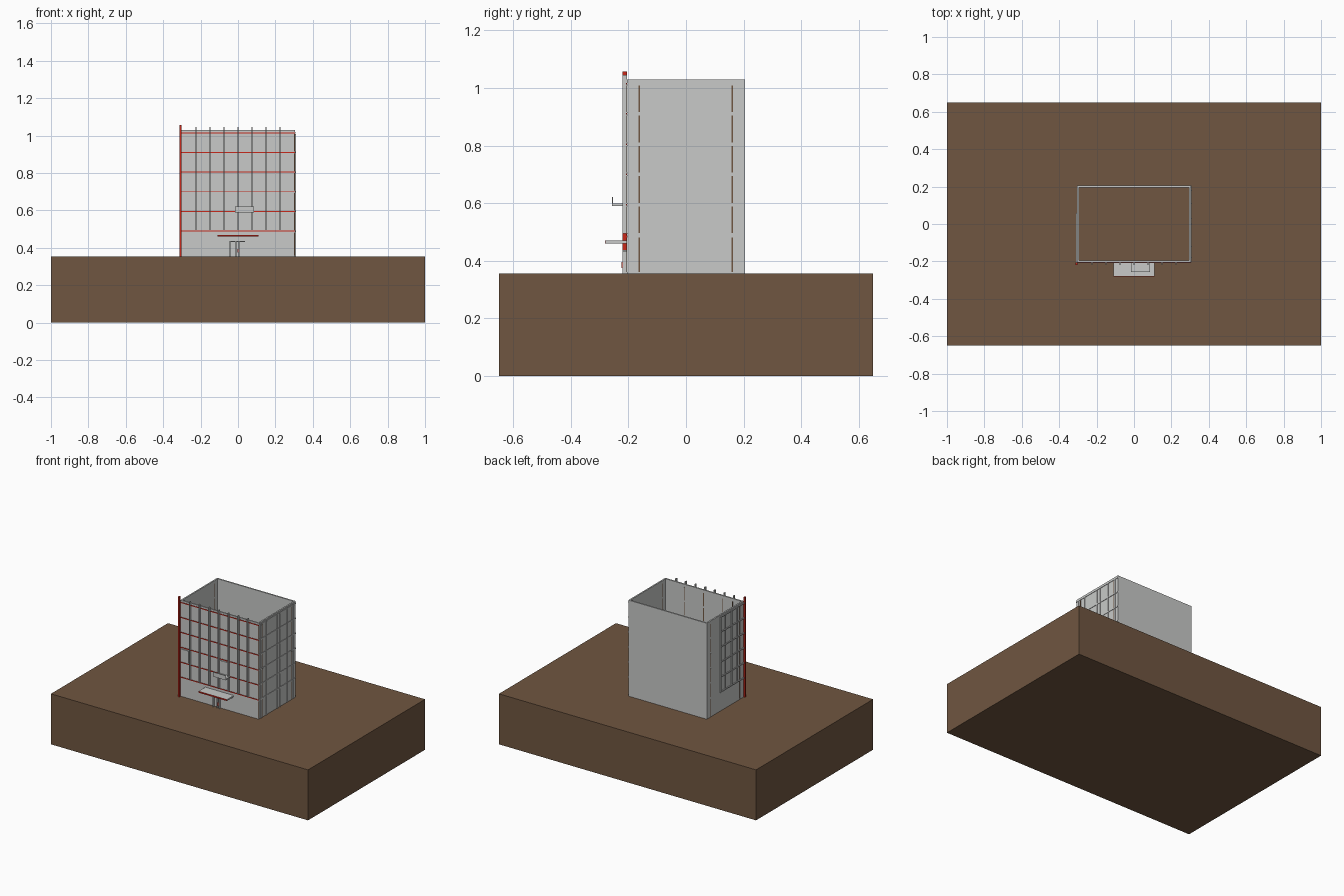
import bpy
import bmesh
from mathutils import Vector

old = bpy.data.objects.get("Cube")
if old:
    bpy.data.objects.remove(old, do_unlink=True)


def make_material(name, rgb):
    mat = bpy.data.materials.new(name)
    mat.use_nodes = True
    color = (*rgb, 1.0)
    mat.diffuse_color = color
    mat.node_tree.nodes["Principled BSDF"].inputs["Base Color"].default_value = color
    return mat


earth = make_material("earth brown", (0.16, 0.093, 0.052))
concrete = make_material("pale concrete", (0.58, 0.59, 0.58))
red = make_material("signal red", (0.58, 0.02, 0.01))


def boxes(name, mat, spans):
    """One object made of boxes, each given as (x range, y range, z range)."""
    bm = bmesh.new()
    for span in spans:
        low, high = (Vector(v) for v in zip(*span))
        made = bmesh.ops.create_cube(bm, size=1)["verts"]
        bmesh.ops.scale(bm, vec=high - low, verts=made)
        bmesh.ops.translate(bm, vec=(low + high) / 2, verts=made)
    mesh = bpy.data.meshes.new(name)
    bm.to_mesh(mesh)
    bm.free()
    mesh.materials.append(mat)
    obj = bpy.data.objects.new(name, mesh)
    bpy.context.collection.objects.link(obj)
    return obj


def around(c, width):
    return (c - width / 2, c + width / 2)


GROUND, TOP = 0.355, 1.03
X, Y, WALL = 0.305, 0.205, 0.01
STOREY = 0.105
floors = [0.49 + STOREY * i for i in range(6)]
storeys = [(GROUND + 0.005, 0.48)] + [(z + 0.006, z + STOREY - 0.006) for z in floors[:-1]]

# Ground block
boxes("ground_block", earth, [((-1, 1), (-0.65, 0.65), (0, GROUND))])

# Open-topped shell
height = (GROUND, TOP)
boxes("front_wall", concrete, [((-X, X), (-Y, WALL - Y), height)])
boxes("back_wall", concrete, [((-X, X), (Y - WALL, Y), height)])
for side, name in ((1, "left_wall"), (-1, "right_wall")):
    span = sorted((side * X, side * (X - WALL)))
    boxes(name, concrete, [(span, (WALL - Y, Y - WALL), height)])

# Narrow joints showing on both faces of the walls
skin = 0.001
for side, name in ((1, "left_wall_joints"), (-1, "right_wall_joints")):
    span = sorted((side * (X + skin), side * (X - WALL - skin)))
    boxes(name, earth, [(span, around(y, 0.005), z) for y in (-0.163, 0.16) for z in storeys])
boxes("front_wall_joints", earth,
      [(around(x, 0.005), (-Y - skin, WALL - Y + skin), z)
       for x in (-0.225, -0.15, 0, 0.15) for z in storeys[1:]]
      + [(around(X - 0.003, 0.004), (-Y - skin, -Y), z) for z in storeys])

# Front fins
fins = [0.075 * i for i in range(-3, 4)]
boxes("front_fins", concrete, [(around(x, 0.007), (-0.22, -Y), (0.495, 1.045)) for x in fins])

# Storey bands: red on the front, concrete on the sides
boxes("front_storey_bands", red,
      [((-X, X), (-Y - 0.004, -Y), around(z, 0.005)) for z in floors])
boxes("left_storey_bands", concrete,
      [((X, X + 0.003), (-Y, Y), around(z, 0.008)) for z in floors])
boxes("right_storey_bands", concrete,
      [((-X - 0.005, -X), (-Y, 0.06), around(z, 0.008)) for z in floors])

# Side mullions
boxes("right_mullions", concrete,
      [((-X - 0.006, -X), around(y, 0.006), (0.495, 1.01))
       for y in (-0.13, -0.07, 0, 0.055)])
boxes("left_mullions", concrete,
      [((X, X + 0.004), around(y, 0.006), (GROUND, 1.01))
       for y in (-0.18, -0.12, 0, 0.03, 0.11, 0.18)])

# Corner pole
boxes("corner_pole", red, [((-0.314, -0.302), (-0.22, -Y), (GROUND, 1.057))])

# Entrance canopy
boxes("entrance_canopy", concrete, [((-0.11, 0.11), (-0.279, -Y), (0.46, 0.47))])
boxes("canopy_fascia", red, [((-0.11, 0.11), (-0.281, -0.279), (0.46, 0.47))])

# Balcony with a front lip
boxes("balcony", concrete, [((-0.015, 0.085), (-0.255, -Y), (0.59, 0.598)),
                            ((-0.015, 0.085), (-0.257, -0.253), (0.59, 0.622))])

# Window panels
boxes("window_panels", concrete, [((-0.3, -0.237), (-Y - 0.004, -Y), (0.605, 0.69)),
                                  ((0.002, 0.073), (-Y - 0.004, -Y), (0.605, 0.69))])

# Doorway
boxes("door_frame", concrete, [(around(x, 0.006), (-0.22, -Y), (GROUND, 0.435))
                               for x in (-0.042, -0.012, 0.005)]
      + [((-0.045, 0.038), (-0.22, -Y), (0.43, 0.437))])
boxes("door_handle", red, [(around(0, 0.008), (-0.224, -Y), (0.375, 0.395))])
